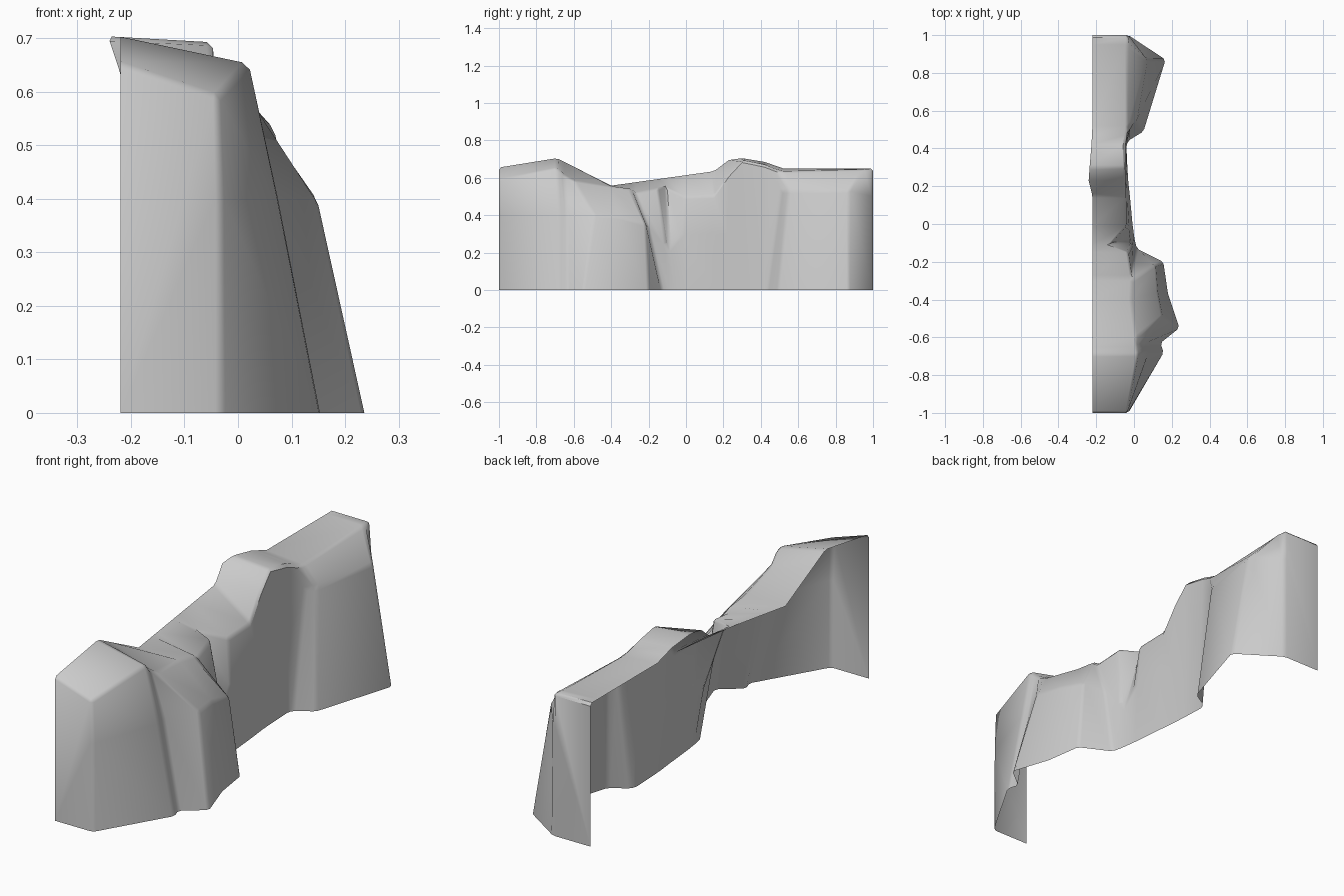
import bpy, bmesh

if "Cube" in bpy.data.objects:
    bpy.data.objects.remove(bpy.data.objects["Cube"])

# Each station down the cliff: rim (x,y,z), shoulder (x,y,z), foot (x,y)
near_buttress = [
    ((-.035, -1, .593), (-.03, -1, .4), (-.03, -1)),
    ((.022, -.69, .655), (.077, -.68, .4), (.157, -.68)),
    ((.015, -.65, .615), (.068, -.635, .4), (.14, -.63)),
]
bulge = [
    ((.01, -.6, .585), (.15, -.49, .4), (.24, -.55)),
    ((-.015, -.4, .555), (.125, -.36, .39), (.18, -.37)),
    ((-.01, -.3, .54), (.113, -.215, .35), (.155, -.2)),
]
notched_wall = [
    ((-.012, -.27, .52), (-.003, -.205, .34), (.015, -.13)),
    ((-.03, -.15, .545), (-.01, -.11, .25), (.005, -.09)),
    ((-.13, -.11, .55), (-.02, -.09, .22), (.0, -.06)),
    ((-.04, -.01, .50), (-.025, -.02, .3), (-.008, 0)),
]
knob = [
    ((-.042, .15, .505), (-.035, .14, .3), (-.022, .15)),
    ((-.045, .23, .62), (-.038, .22, .3), (-.03, .22)),
    ((-.047, .3, .695), (-.04, .3, .3), (-.035, .3)),
    ((-.045, .42, .67), (-.04, .41, .3), (-.04, .41)),
]
far_buttress = [
    ((-.04, .47, .65), (-.02, .51, .53), (-.032, .44)),
    ((-.035, .52, .635), (.015, .55, .53), (.05, .49)),
    ((-.035, .95, .645), (.07, .87, .53), (.167, .87)),
    ((-.03, 1, .65), (-.03, 1, .5), (-.03, 1)),
]
stations = near_buttress + bulge + notched_wall + knob + far_buttress

# Back edge of the top: y, x, z
back = [(-1, -.22, .655), (-.69, -.22, .705), (-.4, -.22, .558), (.15, -.22, .635),
        (.23, -.24, .695), (.3, -.235, .705), (.42, -.225, .685), (.52, -.22, .65), (1, -.22, .65)]


def back_point(y):
    for (y0, x0, z0), (y1, x1, z1) in zip(back, back[1:]):
        if y <= y1:
            t = (y - y0) / (y1 - y0)
            return (x0 + t * (x1 - x0), y, z0 + t * (z1 - z0))


# Open shell: top strip, upper face, lower face
bm = bmesh.new()
rows = [[bm.verts.new(p) for p in (back_point(rim[1]), rim, mid, (*foot, 0))]
        for rim, mid, foot in stations]
for a, b in zip(rows, rows[1:]):
    for i in range(3):
        bm.faces.new((a[i], a[i + 1], b[i + 1], b[i]))

# Flat end walls
for row, y in ((rows[0], -1), (rows[-1], 1)):
    bm.faces.new(row + [bm.verts.new((-.22, y, 0))])
bmesh.ops.recalc_face_normals(bm, faces=bm.faces)
if sum(f.normal.z * f.calc_area() for f in bm.faces) < 0:
    bmesh.ops.reverse_faces(bm, faces=bm.faces)

mesh = bpy.data.meshes.new("cliff_wall")
bm.to_mesh(mesh)
bm.free()
cliff = bpy.data.objects.new("cliff_wall", mesh)
bpy.context.collection.objects.link(cliff)

# Softened rock edges
bevel = cliff.modifiers.new("soft_edges", 'BEVEL')
bevel.width = .012
bevel.segments = 1
bevel.limit_method = 'ANGLE'
bevel.angle_limit = .5
bpy.context.view_layer.objects.active = cliff
cliff.select_set(True)
bpy.ops.object.modifier_apply(modifier=bevel.name)
bpy.ops.object.shade_smooth_by_angle(angle=.7)
